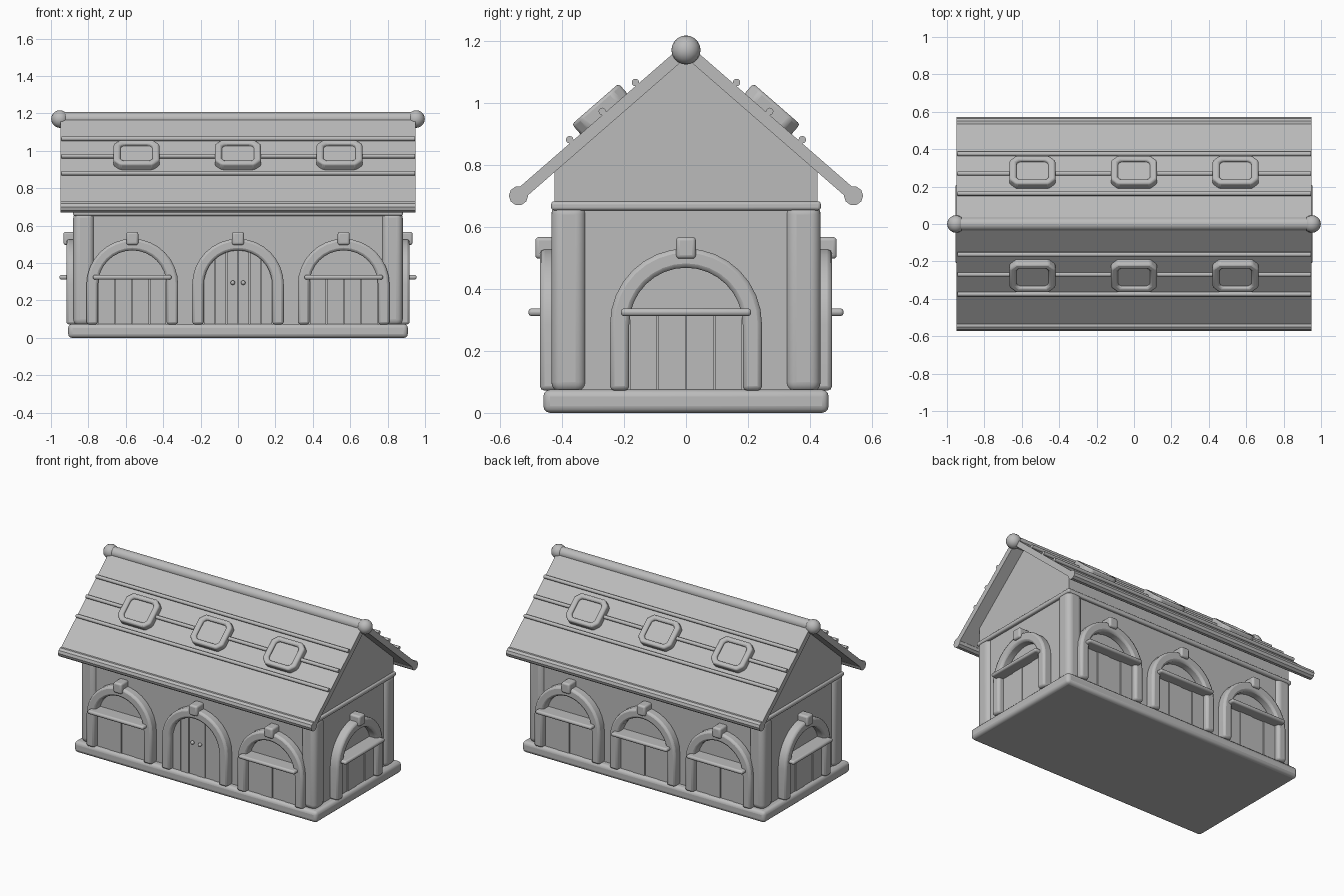
import bpy, bmesh, math
from mathutils import Matrix, Vector

if "Cube" in bpy.data.objects:
    bpy.data.objects.remove(bpy.data.objects["Cube"], do_unlink=True)

GREY = (0.5, 0.5, 0.5, 1)
mat = bpy.data.materials.new("stone_grey")
mat.use_nodes = True
mat.diffuse_color = GREY
mat.node_tree.nodes["Principled BSDF"].inputs["Base Color"].default_value = GREY


def finish(name, bm, M=Matrix(), bevel=0, segs=3):
    bmesh.ops.recalc_face_normals(bm, faces=bm.faces[:])
    me = bpy.data.meshes.new(name)
    bm.to_mesh(me)
    bm.free()
    me.transform(M)
    me.materials.append(mat)
    ob = bpy.data.objects.new(name, me)
    bpy.context.collection.objects.link(ob)
    if bevel:
        mod = ob.modifiers.new("soft_edges", "BEVEL")
        mod.width, mod.segments, mod.limit_method = bevel, segs, "ANGLE"
        mod.angle_limit = math.radians(40)
    bpy.ops.object.select_all(action="DESELECT")
    ob.select_set(True)
    bpy.context.view_layer.objects.active = ob
    bpy.ops.object.shade_smooth_by_angle(angle=math.radians(35))
    return ob


def box(name, lo, hi, M=Matrix(), bevel=0, segs=3):
    lo, hi = Vector(lo), Vector(hi)
    bm = bmesh.new()
    bmesh.ops.create_cube(bm, size=1)
    for v in bm.verts:
        v.co = Vector((v.co[i] + 0.5) * (hi[i] - lo[i]) + lo[i] for i in range(3))
    return finish(name, bm, M, bevel, segs)


def prism(name, pts, y0, y1, M=Matrix(), bevel=0):
    """Extrude an (x, z) outline along y."""
    bm = bmesh.new()
    a, b = ([bm.verts.new((x, y, z)) for x, z in pts] for y in (y0, y1))
    bm.faces.new(a)
    bm.faces.new(b)
    for i in range(len(pts)):
        j = (i + 1) % len(pts)
        bm.faces.new((a[i], a[j], b[j], b[i]))
    return finish(name, bm, M, bevel)


def band(name, outer, inner, y0, y1, M, bevel, closed):
    """Solid band between two (x, z) outlines."""
    bm = bmesh.new()
    rows = [[bm.verts.new((o[0], y0, o[1])), bm.verts.new((o[0], y1, o[1])),
             bm.verts.new((i[0], y1, i[1])), bm.verts.new((i[0], y0, i[1]))]
            for o, i in zip(outer, inner)]
    n = len(rows)
    for k in range(n if closed else n - 1):
        p, q = rows[k], rows[(k + 1) % n]
        for c in range(4):
            d = (c + 1) % 4
            bm.faces.new((p[c], p[d], q[d], q[c]))
    if not closed:
        bm.faces.new(rows[0])
        bm.faces.new(rows[-1])
    return finish(name, bm, M, bevel, 2)


def rod(name, y, z, r, half, sides=12):
    bm = bmesh.new()
    bmesh.ops.create_cone(bm, cap_ends=True, segments=sides, radius1=r, radius2=r, depth=2 * half)
    return finish(name, bm, Matrix.Translation((0, y, z)) @ Matrix.Rotation(math.pi / 2, 4, "Y"))


def ball(name, loc, r, M=Matrix()):
    bm = bmesh.new()
    bmesh.ops.create_uvsphere(bm, u_segments=16, v_segments=10, radius=r)
    return finish(name, bm, M @ Matrix.Translation(loc))


def arch_outline(r, spring, n=16):
    arc = [(r * math.cos(math.pi * k / n), spring + r * math.sin(math.pi * k / n)) for k in range(n + 1)]
    return [(r, FLOOR)] + arc + [(-r, FLOOR)]


FLOOR, SPRING, DOOR_R = 0.072, 0.285, 0.183


def bay(side, turn, x, wall, full_door=False):
    """Arched doorway with keystone, plank door and optional ledge."""
    M = Matrix.Rotation(turn, 4, "Z") @ Matrix.Translation((x, -wall, 0))
    band(side + "_arch", arch_outline(0.245, SPRING), arch_outline(DOOR_R, SPRING),
         0.01, -0.058, M, 0.014, False)
    box(side + "_keystone", (-0.032, -0.073, 0.497), (0.032, 0.01, 0.567), M, 0.012)
    planks = 6 if full_door else 4
    w = 2 * DOOR_R / planks
    for k in range(planks):
        a = -DOOR_R + k * w + 0.002
        b = a + w - 0.004
        if full_door:
            xs = [a + (b - a) * t / 4 for t in range(5)]
            top = [(u, SPRING + math.sqrt(max(DOOR_R ** 2 - u * u, 0))) for u in xs]
        else:
            top = [(a, 0.32), (b, 0.32)]
        out = -0.022 - 0.004 * (k % 2)
        prism(side + "_door_plank", [(b, FLOOR), (a, FLOOR)] + top, 0.01, out, M)
    if full_door:
        for s in (-1, 1):
            ball(side + "_door_knob", (s * 0.028, -0.034, 0.295), 0.012, M)
    else:
        box(side + "_ledge", (-0.21, -0.095, 0.312), (0.21, 0.01, 0.337), M, 0.011)


# Base, walls, corner posts and wall-top trim
box("base_slab", (-0.908, -0.46, 0), (0.908, 0.46, 0.075), bevel=0.022)
box("walls", (-0.86, -0.413, 0.06), (0.86, 0.413, 0.69))
for sx in (-1, 1):
    for sy in (-1, 1):
        cx, cy = sx * 0.825, sy * 0.378
        box("corner_post", (cx - 0.056, cy - 0.056, 0.065), (cx + 0.056, cy + 0.056, 0.675),
            bevel=0.035, segs=5)
    box("end_trim", (sx * 0.868 - 0.014, -0.435, 0.653), (sx * 0.868 + 0.014, 0.435, 0.682), bevel=0.01)
    box("long_trim", (-0.88, sx * 0.421 - 0.014, 0.653), (0.88, sx * 0.421 + 0.014, 0.682), bevel=0.01)

# Gable and roof, profiles run along the length
LENGTHWISE = Matrix.Rotation(math.pi / 2, 4, "Z")
PITCH, RIDGE, HALF = 0.87, 1.195, 0.948
prism("gable", [(-0.424, 0.68), (0.424, 0.68), (0.424, 0.79), (0, 1.155), (-0.424, 0.79)],
      -0.868, 0.868, LENGTHWISE)
drop = PITCH * 0.545
prism("roof", [(0, RIDGE), (0.545, RIDGE - drop), (0.545, RIDGE - 0.05 - drop), (0, RIDGE - 0.05),
               (-0.545, RIDGE - 0.05 - drop), (-0.545, RIDGE - drop)], -HALF, HALF, LENGTHWISE)
rod("ridge_pole", 0, 1.172, 0.036, HALF, 16)
for s in (-1, 1):
    ball("ridge_ball", (s * 0.952, 0, 1.17), 0.047)
    rod("eave_pole", s * 0.54, 0.7, 0.031, HALF, 10)
    for y in (0.163, 0.27, 0.375):
        rod("roof_batten", s * y, RIDGE - PITCH * y + 0.012, 0.012, HALF - 0.003)


# Roof windows with clipped corners
def octagon(w, h, c):
    return [(w, h - c), (w - c, h), (c - w, h), (-w, h - c),
            (-w, c - h), (c - w, -h), (w - c, -h), (w, c - h)]


tilt = Matrix.Rotation(math.atan(PITCH) - math.pi / 2, 4, "X")
for turn in (0, math.pi):
    for x in (-0.543, 0, 0.543):
        M = (Matrix.Rotation(turn, 4, "Z")
             @ Matrix.Translation((x, -0.265, RIDGE - PITCH * 0.265)) @ tilt)
        band("window_frame", octagon(0.123, 0.1, 0.035), octagon(0.086, 0.068, 0.016),
             0.015, -0.042, M, 0.01, True)
        prism("window_pane", octagon(0.09, 0.072, 0.016), 0.015, -0.024, M)

# Doorways on all four sides
for x in (-0.565, 0, 0.565):
    bay("front", 0, x, 0.413, full_door=(x == 0))
    bay("back", math.pi, x, 0.413)
bay("left", math.pi / 2, 0, 0.86)
bay("right", -math.pi / 2, 0, 0.86)
